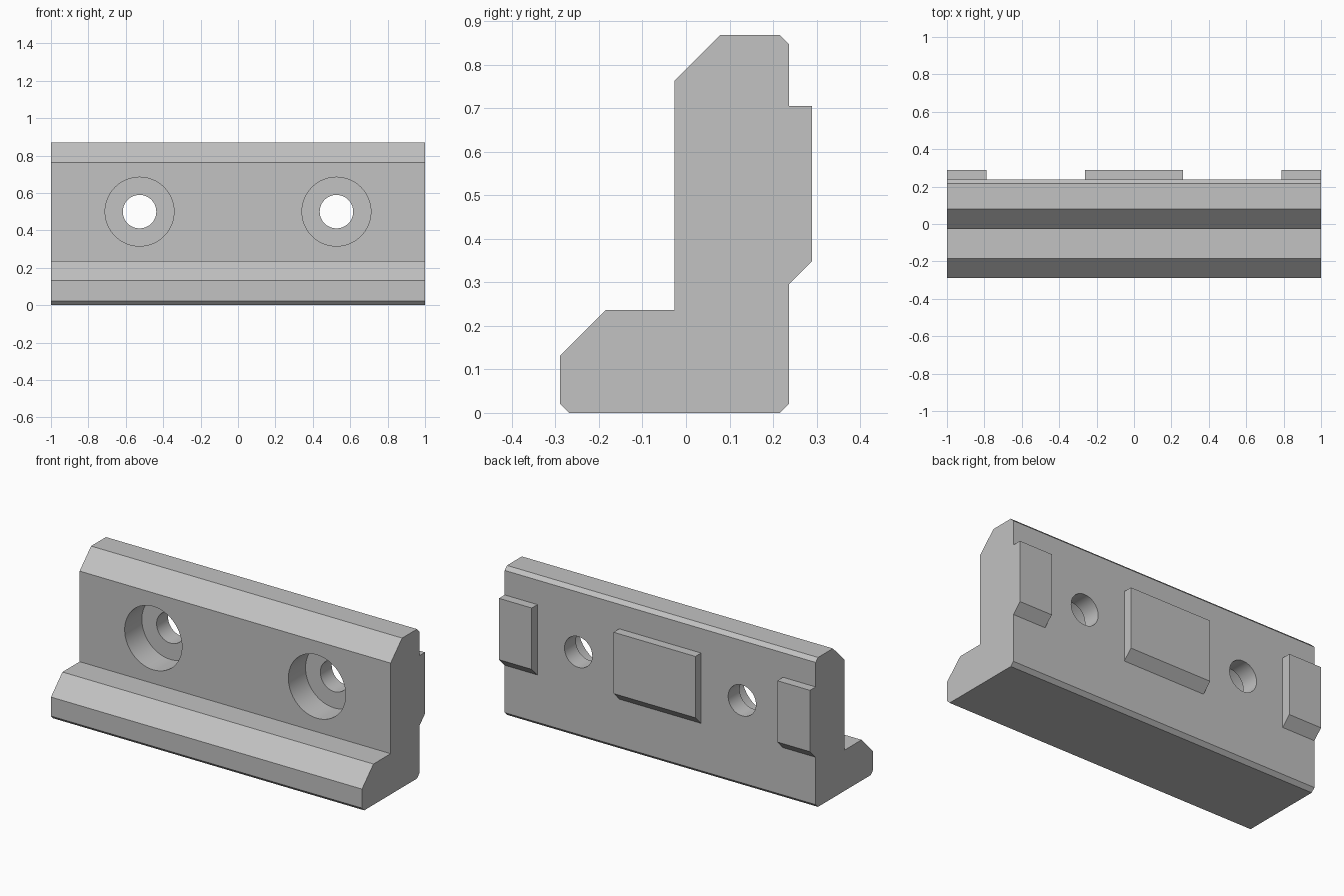
import bpy, bmesh, math

cube = bpy.data.objects.get("Cube")
if cube:
    bpy.data.objects.remove(cube, do_unlink=True)

MM = 2 / 38            # design unit: the bar is 38 units long
FRONT, BACK = -0.5 * MM, 4.5 * MM
HOLE_X, HOLE_Z = 10 * MM, 9.5 * MM

grey = bpy.data.materials.new("plain_grey")
grey.use_nodes = True
colour = (0.54, 0.54, 0.54, 1)
grey.diffuse_color = colour
grey.node_tree.nodes["Principled BSDF"].inputs["Base Color"].default_value = colour


def extrude_x(name, profile, x0, x1):
    """Extrude a (y, z) outline along x."""
    bm = bmesh.new()
    face = bm.faces.new([bm.verts.new((x0, y * MM, z * MM)) for y, z in profile])
    out = bmesh.ops.extrude_face_region(bm, geom=[face])
    verts = [v for v in out["geom"] if isinstance(v, bmesh.types.BMVert)]
    bmesh.ops.translate(bm, verts=verts, vec=(x1 - x0, 0, 0))
    bmesh.ops.recalc_face_normals(bm, faces=bm.faces[:])
    mesh = bpy.data.meshes.new(name)
    bm.to_mesh(mesh)
    bm.free()
    obj = bpy.data.objects.new(name, mesh)
    bpy.context.collection.objects.link(obj)
    mesh.materials.append(grey)
    return obj


def cut_cylinder(target, x, radius, y0, y1):
    """Bore a round hole along y."""
    bpy.ops.mesh.primitive_cylinder_add(
        vertices=64, radius=radius, depth=y1 - y0,
        location=(x, (y0 + y1) / 2, HOLE_Z), rotation=(math.pi / 2, 0, 0))
    cutter = bpy.context.object
    cutter.hide_render = True
    cutter.data.materials.append(grey)
    mod = target.modifiers.new("bore", "BOOLEAN")
    mod.operation, mod.solver, mod.object = "DIFFERENCE", "EXACT", cutter
    bpy.context.view_layer.objects.active = target
    bpy.ops.object.modifier_apply(modifier=mod.name)
    bpy.data.objects.remove(cutter, do_unlink=True)


# L-shaped bar with chamfered edges
bar = extrude_x("stepped_bar", [
    (-5.1, 0), (4.1, 0), (4.5, 0.4), (4.5, 16.1), (4.1, 16.5), (1.5, 16.5),
    (-0.5, 14.5), (-0.5, 4.5), (-3.5, 4.5), (-5.5, 2.5), (-5.5, 0.4)], -1, 1)

# Counterbored screw holes
for side in (-1, 1):
    cut_cylinder(bar, side * HOLE_X, 3.5 * MM, FRONT - 0.1, FRONT + 3 * MM)
    cut_cylinder(bar, side * HOLE_X, 1.7 * MM, FRONT - 0.2, BACK + 0.1)

bpy.ops.object.select_all(action="DESELECT")
bar.select_set(True)
bpy.context.view_layer.objects.active = bar
bpy.ops.object.shade_smooth_by_angle(angle=math.radians(30))

# Raised pads on the back, sloped underneath
pad = [(4.5, 5.63), (5.5, 6.63), (5.5, 13.4), (4.5, 13.4)]
extrude_x("right_back_pad", pad, -1, -15 * MM)
extrude_x("centre_back_pad", pad, -5 * MM, 5 * MM)
extrude_x("left_back_pad", pad, 15 * MM, 1)
